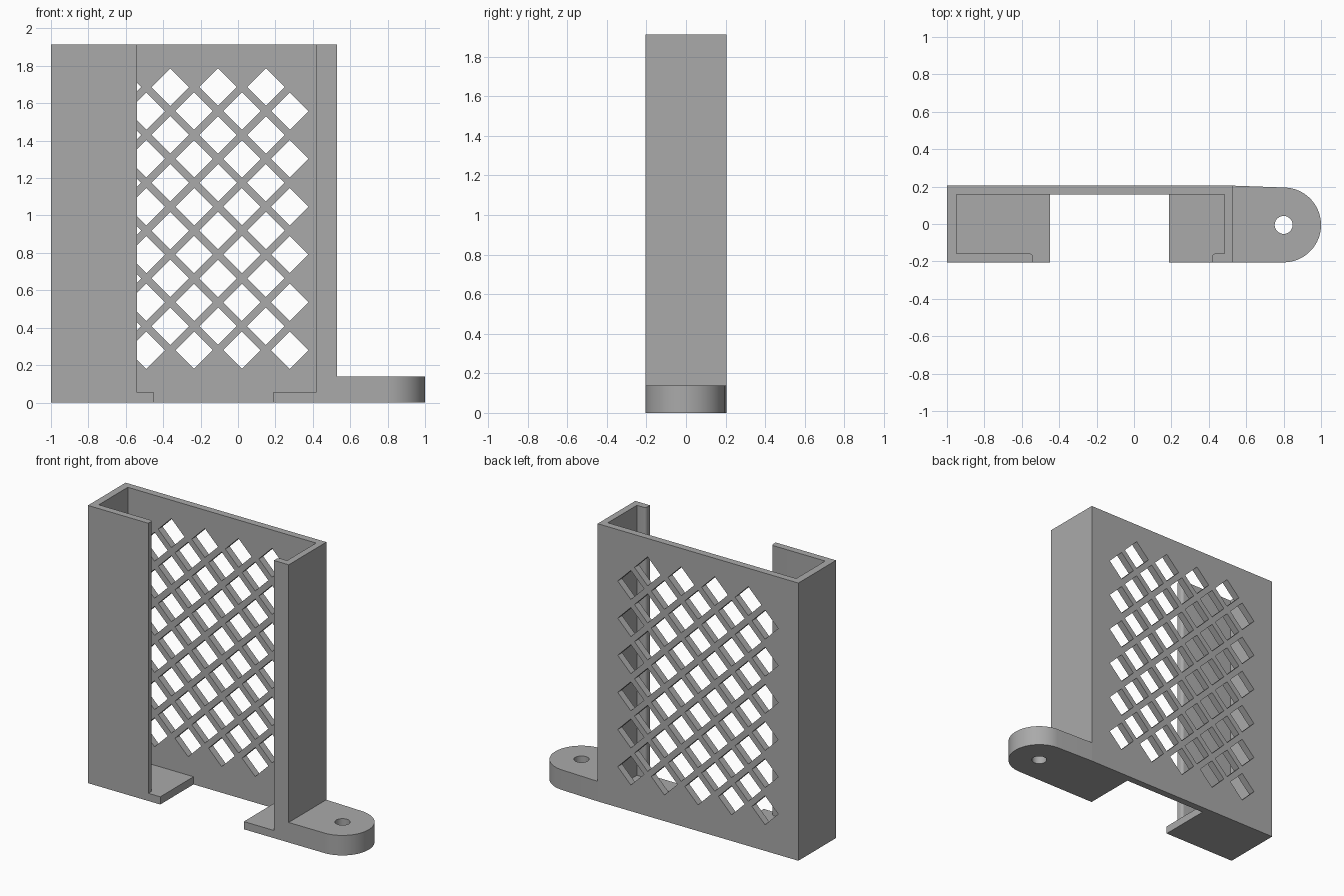
import bpy, bmesh, math

if "Cube" in bpy.data.objects:
    bpy.data.objects.remove(bpy.data.objects["Cube"])

grey = bpy.data.materials.new("plain_grey")
grey.diffuse_color = (0.4, 0.4, 0.4, 1)
grey.use_nodes = True
grey.node_tree.nodes["Principled BSDF"].inputs["Base Color"].default_value = grey.diffuse_color


def link(name, bm):
    bmesh.ops.recalc_face_normals(bm, faces=bm.faces)
    mesh = bpy.data.meshes.new(name)
    bm.to_mesh(mesh)
    bm.free()
    mesh.materials.append(grey)
    obj = bpy.data.objects.new(name, mesh)
    bpy.context.collection.objects.link(obj)
    return obj


def add_prism(bm, outline, direction):
    """Extrude a closed outline of 3D points along a direction."""
    face = bm.faces.new([bm.verts.new(p) for p in outline])
    out = bmesh.ops.extrude_face_region(bm, geom=[face])
    moved = [g for g in out["geom"] if isinstance(g, bmesh.types.BMVert)]
    bmesh.ops.translate(bm, verts=moved, vec=direction)


def prism(name, outline, z0, z1):
    bm = bmesh.new()
    add_prism(bm, [(x, y, z0) for x, y in outline], (0, 0, z1 - z0))
    return link(name, bm)


def arc(cx, cy, r, a0, a1, n):
    return [(cx + r * math.cos(math.radians(a0 + (a1 - a0) * i / n)),
             cy + r * math.sin(math.radians(a0 + (a1 - a0) * i / n))) for i in range(n + 1)]


def boolean(obj, other, operation):
    mod = obj.modifiers.new(operation.lower(), 'BOOLEAN')
    mod.object, mod.operation, mod.solver = other, operation, 'EXACT'
    bpy.context.view_layer.objects.active = obj
    bpy.ops.object.modifier_apply(modifier=mod.name)
    bpy.data.objects.remove(other)


def smooth(obj):
    bpy.ops.object.select_all(action='DESELECT')
    obj.select_set(True)
    bpy.context.view_layer.objects.active = obj
    bpy.ops.object.shade_smooth_by_angle(angle=math.radians(30))


LEFT, RIGHT, FRONT, BACK, TOP = -1.0, 0.53, -0.205, 0.205, 1.913
SHELF, TAB = 0.053, 0.138

# C-shaped channel: back plate, side walls and front lips with rounded inner ends
outline = [(LEFT, BACK), (LEFT, FRONT), (-0.54, FRONT)]
outline += arc(-0.56, -0.178, 0.02, 0, 90, 6)
outline += [(-0.95, -0.158), (-0.95, 0.157), (0.485, 0.157), (0.485, -0.158)]
outline += arc(0.437, -0.178, 0.02, 90, 180, 6)
outline += [(0.417, FRONT), (RIGHT, FRONT), (RIGHT, BACK)]
housing = prism("lattice_housing", outline, 0, TOP)

# Bottom shelves either side of the open middle
for x0, x1 in ((LEFT, -0.449), (0.188, RIGHT)):
    shelf = prism("shelf", [(x0, FRONT), (x1, FRONT), (x1, BACK), (x0, BACK)], 0, SHELF)
    boolean(housing, shelf, 'UNION')

# Staggered diamond holes through the back plate
bm = bmesh.new()
PITCH, HALF = 0.2557, 0.1
for columns, x0, z0 in ((5, -0.746, 0.28), (4, -0.618, 0.408)):
    for i in range(columns):
        for j in range(6):
            x, z = x0 + i * PITCH, z0 + j * PITCH
            add_prism(bm, [(x - HALF, 0.1, z), (x, 0.1, z - HALF),
                           (x + HALF, 0.1, z), (x, 0.1, z + HALF)], (0, 0.2, 0))
boolean(housing, link("diamond_cutter", bm), 'DIFFERENCE')
smooth(housing)

# Mounting tab with a rounded end and a screw hole
CX, CY, R = 0.8, -0.005, 0.2
tab = prism("mounting_tab", [(RIGHT, FRONT)] + arc(CX, CY, R, -90, 87, 40) + [(RIGHT, BACK)], 0, TAB)
boolean(tab, prism("screw_hole_cutter", arc(CX, CY, 0.048, 0, 348.75, 31), -0.1, 0.3), 'DIFFERENCE')
smooth(tab)
